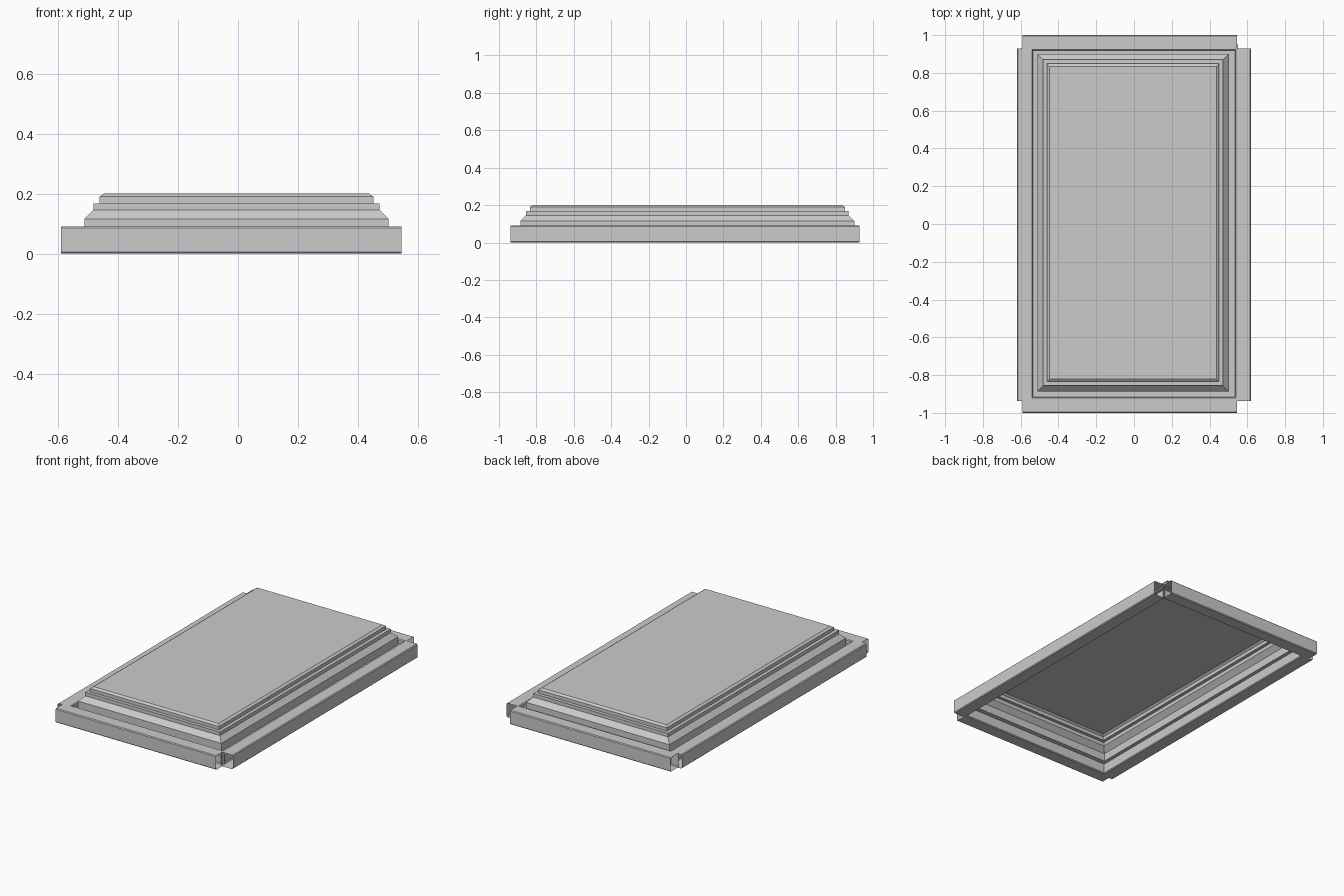
import bpy
import bmesh

if "Cube" in bpy.data.objects:
    bpy.data.objects.remove(bpy.data.objects["Cube"])


def make_object(name, bm):
    mesh = bpy.data.meshes.new(name)
    bm.to_mesh(mesh)
    bm.free()
    obj = bpy.data.objects.new(name, mesh)
    bpy.context.collection.objects.link(obj)
    return obj


def skin(bm, rings, wrap):
    # Join matching rings of vertices with quads
    n = len(rings[0])
    for a, b in zip(rings, rings[1:]):
        for i in range(n if wrap else n - 1):
            j = (i + 1) % n
            bm.faces.new((a[i], a[j], b[j], b[i]))


# Frame rails: hollow chamfered box section with open ends
C, H = 0.005, 0.09


def rail(name, inner, outer, start, end, along_x):
    lo, hi = min(inner, outer), max(inner, outer)
    section = [(lo + C, 0), (hi - C, 0), (hi, C), (hi, H - C),
               (hi - C, H), (lo + C, H), (lo, H - C), (lo, C)]
    bm = bmesh.new()
    rings = []
    for t in (start, end):
        rings.append([bm.verts.new((t, p, z) if along_x else (p, t, z))
                      for p, z in section])
    skin(bm, rings, True)
    # Make every face point away from the middle of the section
    mid = (lo + hi) / 2
    for f in bm.faces:
        f.normal_update()
        c = f.calc_center_median()
        off = (c.y if along_x else c.x) - mid
        side = f.normal.y if along_x else f.normal.x
        if side * off + f.normal.z * (c.z - H / 2) < 0:
            f.normal_flip()
    return make_object(name, bm)


rail("front_rail", -0.915, -1.0, -0.59, 0.545, True)
rail("back_rail", 0.918, 1.0, -0.59, 0.545, True)
rail("left_rail", -0.535, -0.62, -0.937, 0.928, False)
rail("right_rail", 0.535, 0.62, -0.937, 0.928, False)

# Raised panel: stepped moulding shell, open underneath (half x, half y, z)
profile = [(0.555, 0.943, 0.065), (0.507, 0.893, 0.065), (0.507, 0.893, 0.115),
           (0.477, 0.863, 0.145), (0.477, 0.863, 0.168), (0.456, 0.842, 0.168),
           (0.456, 0.842, 0.190), (0.442, 0.828, 0.200)]
CX, CY = -0.005, 0.007
bm = bmesh.new()
rings = [[bm.verts.new((CX + sx * hx, CY + sy * hy, z))
          for sx, sy in ((-1, -1), (1, -1), (1, 1), (-1, 1))]
         for hx, hy, z in profile]
skin(bm, rings, True)
bm.faces.new(rings[-1])
make_object("raised_panel", bm)
